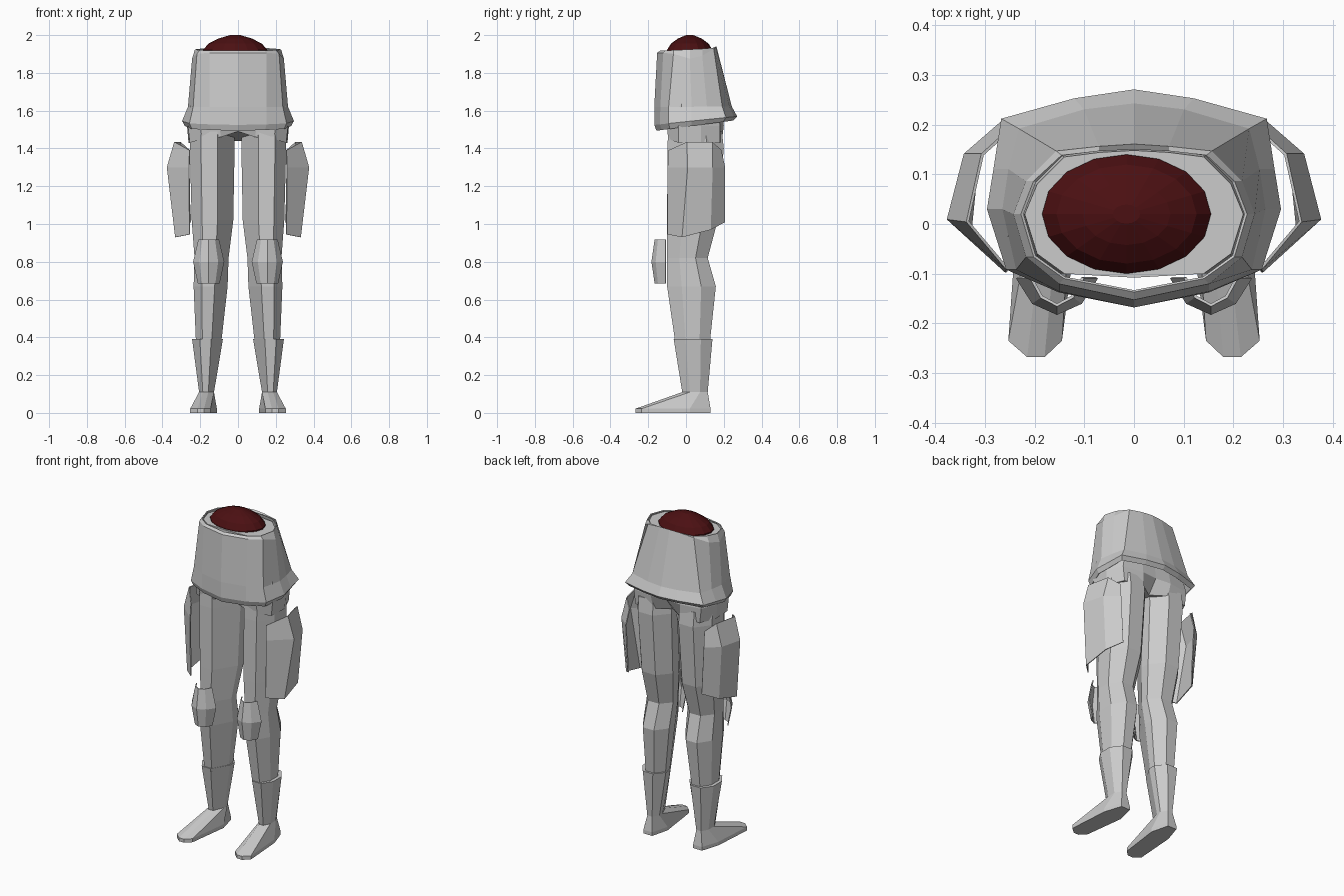
import bpy, bmesh, math

cube = bpy.data.objects.get("Cube")
if cube:
    bpy.data.objects.remove(cube, do_unlink=True)


def material(name, rgb):
    m = bpy.data.materials.new(name)
    m.use_nodes = True
    m.diffuse_color = (*rgb, 1)
    m.node_tree.nodes["Principled BSDF"].inputs["Base Color"].default_value = (*rgb, 1)
    return m


GREY = material("light_grey", (0.6, 0.6, 0.6))
RED = material("dark_red", (0.07, 0.005, 0.006))


def loft(name, rings, mat=GREY, closed=True, cap=(True, True), side=1, thick=0):
    """Skin a row of matching 3D point rings; side=-1 flips across x."""
    bm = bmesh.new()
    rows = [[bm.verts.new((x * side, y, z)) for x, y, z in ring] for ring in rings]
    n = len(rows[0])
    for a, b in zip(rows, rows[1:]):
        for i in range(n if closed else n - 1):
            j = (i + 1) % n
            bm.faces.new((a[i], a[j], b[j], b[i]))
    for row, wanted in zip((rows[0], rows[-1]), cap):
        if wanted and closed:
            bm.faces.new(row)
    bmesh.ops.recalc_face_normals(bm, faces=bm.faces[:])
    mesh = bpy.data.meshes.new(name)
    bm.to_mesh(mesh)
    bm.free()
    mesh.materials.append(mat)
    ob = bpy.data.objects.new(name, mesh)
    bpy.context.collection.objects.link(ob)
    if thick:
        mod = ob.modifiers.new("thickness", "SOLIDIFY")
        mod.thickness = thick
        mod.offset = 0
    return ob


def whole(half):
    """Complete a front-centre to back-centre half ring."""
    return half + [(-x, y, z) for x, y, z in half[-2:0:-1]]


def at(points, z_front, z_back=None):
    """Give a flat half ring its heights, sloping from front to back."""
    z_back = z_front if z_back is None else z_back
    y0, y1 = points[0][1], points[-1][1]
    return whole([(x, y, z_front + (z_back - z_front) * (y - y0) / (y1 - y0)) for x, y in points])


# Flared tunic skirt with a turned-in hem
rim = [(0, -.135), (.14, -.108), (.2, -.065), (.225, .02), (.2, .085), (.145, .138), (.07, .148), (0, .152)]
collar = [(0, -.15, 1.905), (.15, -.118, 1.905), (.215, -.065, 1.9), (.24, .02, 1.875),
          (.215, .085, 1.89), (.155, .145, 1.925), (.07, .155, 1.935), (0, .16, 1.938)]
hip = [(0, -.165), (.15, -.133), (.235, -.09), (.262, .03), (.25, .11), (.23, .19), (.1, .228), (0, .24)]
hem = [(0, -.165), (.15, -.135), (.255, -.09), (.293, .03), (.28, .11), (.265, .21), (.12, .25), (0, .268)]
loft("skirt", [at(rim, 1.915, 1.93), whole(collar), at(hip, 1.62), at(hem, 1.525, 1.57),
               at([(x * .95, y * .93) for x, y in hem], 1.495, 1.55)],
     cap=(False, False), thick=.006)

# Torso core and pelvis, hollowed at the crotch
waist = [(0, -.108), (.14, -.1), (.195, -.06), (.22, .02), (.195, .08), (.14, .135), (.07, .144), (0, .148)]
seat = [(0, -.1), (.1, -.1), (.2, -.1), (.265, -.04), (.27, .08), (.23, .18), (.1, .2), (0, .19)]
crotch = [(0, -.08, 1.49), (.09, -.09, 1.46), (.19, -.095, 1.45), (.255, -.04, 1.43),
          (.262, .08, 1.43), (.22, .18, 1.43), (.09, .19, 1.44), (0, .13, 1.44)]
loft("pelvis", [at(waist, 1.915), at(seat, 1.52), whole(crotch)])

# Faceted dome closing the waist
dome = []
for z, r in ((1.88, 1), (1.922, 1), (1.955, .83), (1.982, .52), (2.0, .16)):
    dome.append([(-.015 + .17 * r * math.cos(a), .02 + .12 * r * math.sin(a), z)
                 for a in (math.tau * i / 16 for i in range(16))])
loft("waist_dome", dome, RED)

# Leg section: eight points as fractions of width (inner to outer) and depth
SECTION = [(.38, 0), (.75, 0), (1, .3), (1, .7), (.72, 1), (.3, 1), (0, .72), (0, .5)]


def section(z, x0, x1, y0, y1):
    return [(x0 + u * (x1 - x0), y0 + v * (y1 - y0), z) for u, v in SECTION]


leg = [section(*s) for s in (
    (1.49, .02, .255, -.095, .19), (1.4, .018, .255, -.098, .2), (1.02, .025, .245, -.1, .168),
    (.82, .05, .23, -.1, .115), (.67, .055, .235, -.1, .158), (.36, .09, .222, -.055, .125))]
boot = [section(*s) for s in ((.39, .08, .243, -.065, .14), (.11, .127, .206, -.02, .115))]
sole = [(.18, -.268), (.215, -.268), (.253, -.235), (.235, .02),
        (.2, .13), (.14, .13), (.112, .02), (.145, -.235)]
foot = [boot[1]] + [[(x, y, z) for x, y in sole] for z in (.022, 0)]

# Thigh guard: open plate bulging outwards, rows from top to bottom
guard = [
    [(.255, -.09, 1.39), (.335, .005, 1.434), (.305, .14, 1.434), (.255, .185, 1.39)],
    [(.258, -.095, 1.3), (.374, .01, 1.3), (.34, .14, 1.3), (.265, .205, 1.3)],
    [(.255, -.095, .945), (.33, -.02, .93), (.315, .13, .97), (.25, .205, 1.01)]]

# Knee pad: narrow at both ends, widest in the middle
ARC = [(-1, 0), (-.6, .7), (0, 1), (.6, .7), (1, 0)]
pad = [[(.155 + u * w, -.108 - v * d, z) for u, v in ARC]
       for z, w, d in ((.918, .052, .055), (.8, .08, .072), (.685, .055, .055))]

for side, word in ((1, "left"), (-1, "right")):
    loft(word + "_leg", leg, side=side)
    loft(word + "_boot", boot, side=side)
    loft(word + "_foot", foot, side=side)
    loft(word + "_thigh_guard", guard, closed=False, side=side, thick=.006)
    loft(word + "_knee_pad", pad, closed=False, side=side, thick=.006)
